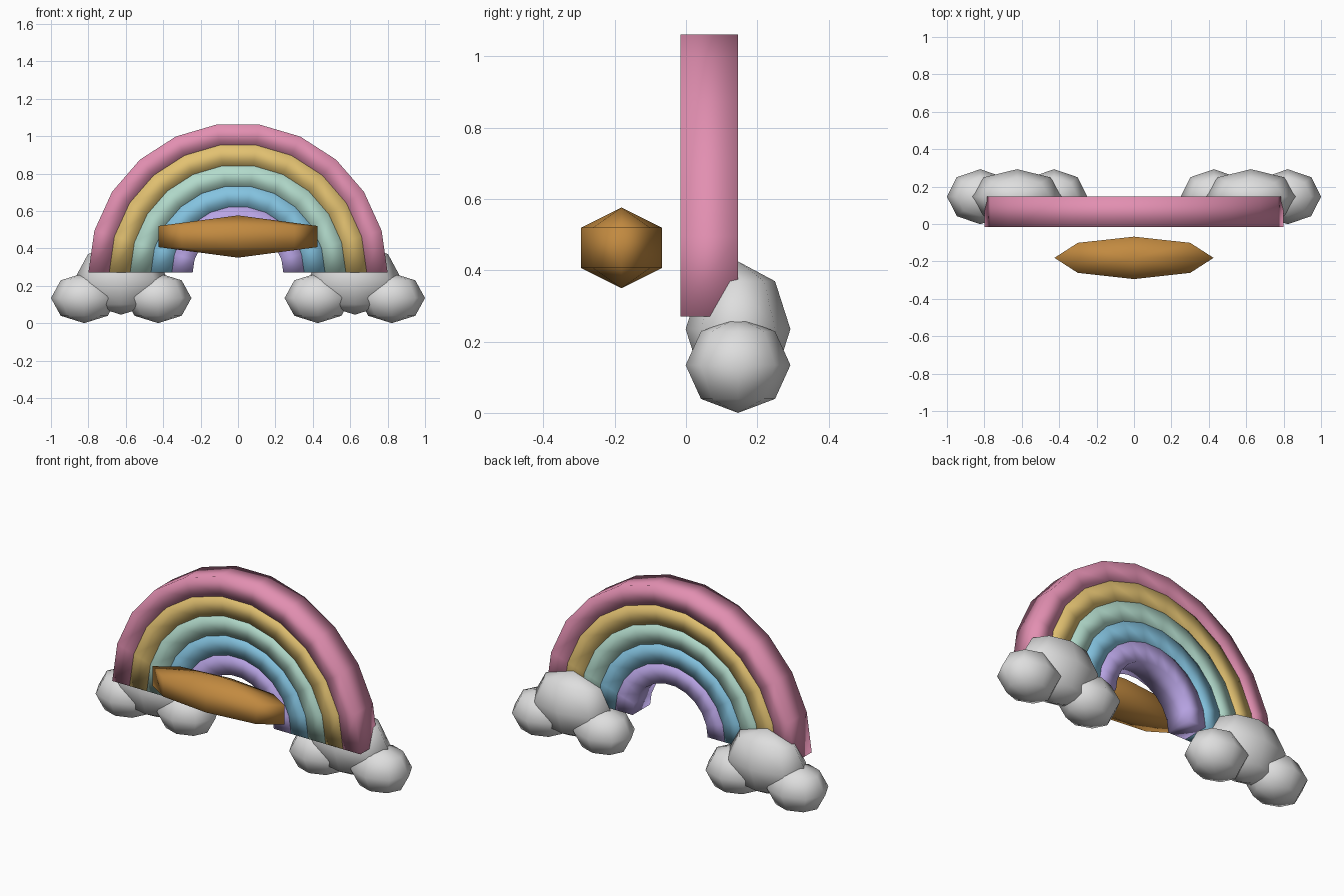
import bpy, bmesh
from math import sin, cos, pi
from mathutils import Matrix

if "Cube" in bpy.data.objects:
    bpy.data.objects.remove(bpy.data.objects["Cube"])


def material(name, r, g, b):
    m = bpy.data.materials.new(name)
    lin = [((c / 255 + 0.055) / 1.055) ** 2.4 for c in (r, g, b)]
    m.diffuse_color = (*lin, 1)
    m.use_nodes = True
    m.node_tree.nodes["Principled BSDF"].inputs["Base Color"].default_value = m.diffuse_color
    return m


def finish(bm, name, mat):
    bmesh.ops.recalc_face_normals(bm, faces=bm.faces)
    for f in bm.faces:
        f.smooth = True
    mesh = bpy.data.meshes.new(name)
    bm.to_mesh(mesh)
    bm.free()
    mesh.materials.append(mat)
    ob = bpy.data.objects.new(name, mesh)
    bpy.context.collection.objects.link(ob)
    return ob


def ball(name, mat, centre, size, segments, rings):
    bm = bmesh.new()
    bmesh.ops.create_uvsphere(bm, u_segments=segments, v_segments=rings, radius=1,
                              matrix=Matrix.LocRotScale(centre, None, size))
    return finish(bm, name, mat)


def arch(name, mat, outer, inner, y0=-0.016, y1=0.146, z0=0.27, steps=11):
    # square section swept through half a turn, closed at both feet
    bm = bmesh.new()
    rows = []
    for i in range(steps + 1):
        a = pi * i / steps
        rows.append([bm.verts.new((r * cos(a), y, z0 + r * sin(a)))
                     for r, y in ((outer, y0), (outer, y1), (inner, y1), (inner, y0))])
    for p, q in zip(rows, rows[1:]):
        for k in range(4):
            n = (k + 1) % 4
            bm.faces.new((p[k], p[n], q[n], q[k]))
    bm.faces.new(rows[0])
    bm.faces.new(rows[-1])
    return finish(bm, name, mat)


# rainbow bands, outside to inside
bands = [("pink", 226, 143, 177), ("yellow", 226, 193, 113), ("mint", 178, 218, 203),
         ("blue", 132, 195, 224), ("purple", 184, 164, 228)]
pitch = 0.1115
for i, (colour, *rgb) in enumerate(bands):
    arch(colour + "_band", material(colour, *rgb), 0.8 - pitch * i, 0.8 - pitch * (i + 1))

# clouds under each foot
white = material("cloud_white", 222, 222, 222)
for side, s in (("left", -1), ("right", 1)):
    ball(side + "_cloud_middle", white, (s * 0.625, 0.146, 0.235), (0.25, 0.147, 0.19), 8, 4)
    ball(side + "_cloud_outer", white, (s * 0.822, 0.146, 0.134), (0.178, 0.147, 0.134), 8, 4)
    ball(side + "_cloud_inner", white, (s * 0.427, 0.146, 0.134), (0.178, 0.147, 0.134), 8, 4)

# faceted wooden bar in front of the arch
ball("wooden_bar", material("wood_orange", 194, 138, 64),
     (0, -0.181, 0.463), (0.491, 0.131, 0.113), 8, 3)
